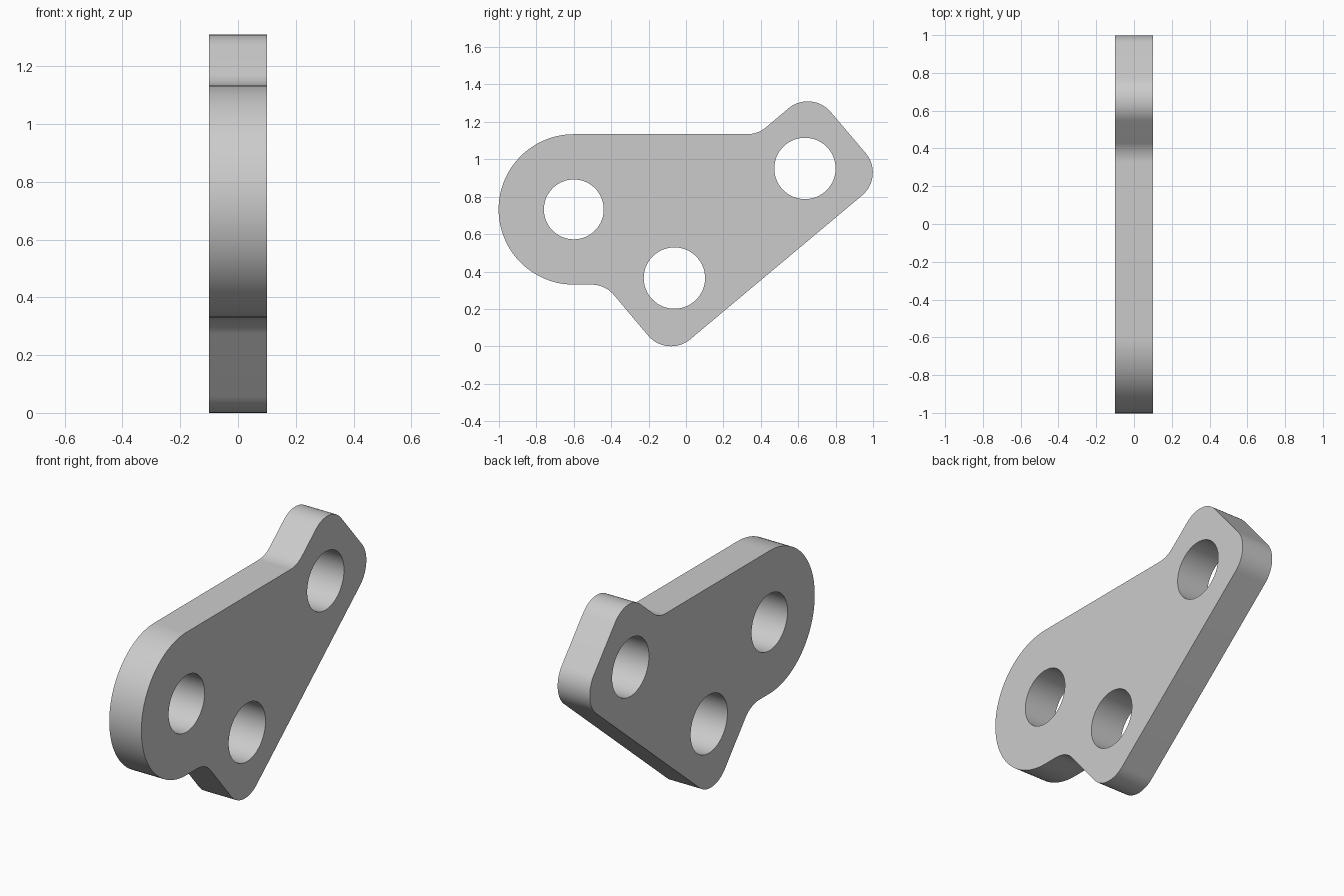
import bpy
import bmesh
from math import cos, sin, tan, pi, radians
from mathutils import Vector

cube = bpy.data.objects.get("Cube")
if cube:
    bpy.data.objects.remove(cube, do_unlink=True)

HALF = 0.1                    # half thickness of the plate
FILLET = 0.16                 # corner radius
LOBE, LOBE_R = Vector((-0.6, 0.732)), 0.402
HOLES = [(-0.6, 0.732, 0.16), (-0.062, 0.365, 0.164), (0.636, 0.951, 0.164)]
# sharp corners of the outline, as (y, z), rounded below
CORNERS = [(-0.432, 0.33), (-0.1, -0.065), (1.065, 0.91),
           (0.67, 1.375), (0.384, 1.134)]


def arc(center, radius, start, end, steps):
    return [center + radius * Vector((cos(a), sin(a))) for a in
            (start + (end - start) * i / steps for i in range(steps + 1))]


def rounded(before, corner, after, radius, steps=14):
    """Points of the tangent arc that replaces one sharp corner."""
    u, v = (before - corner).normalized(), (after - corner).normalized()
    half = u.angle(v) / 2
    center = corner + (u + v).normalized() * radius / sin(half)
    a = corner + u * radius / tan(half) - center
    b = corner + v * radius / tan(half) - center
    turn = a.angle(b)
    return [center + (a * sin(turn * (1 - t)) + b * sin(turn * t)) / sin(turn)
            for t in (i / steps for i in range(steps + 1))]


# outline: round lobe at the front, then the filleted corners
outline = arc(LOBE, LOBE_R, pi / 2, 3 * pi / 2, 56)
path = [outline[-1]] + [Vector(c) for c in CORNERS] + [outline[0]]
for before, corner, after in zip(path, path[1:], path[2:]):
    outline += rounded(before, corner, after, FILLET)

loops = [outline]
for y, z, r in HOLES:
    loops.append(arc(Vector((y, z)), r, 0, 2 * pi, 64)[:-1])

# fill the profile around the holes and extrude it across x
bm = bmesh.new()
edges = []
for loop in loops:
    verts = [bm.verts.new((-HALF, p.x, p.y)) for p in loop]
    edges += [bm.edges.new((a, b)) for a, b in zip(verts, verts[1:] + verts[:1])]
bmesh.ops.triangle_fill(bm, use_beauty=True, edges=edges, normal=(1, 0, 0))
result = bmesh.ops.extrude_face_region(bm, geom=bm.faces[:], use_keep_orig=True)
moved = [g for g in result["geom"] if isinstance(g, bmesh.types.BMVert)]
bmesh.ops.translate(bm, verts=moved, vec=(2 * HALF, 0, 0))
bmesh.ops.recalc_face_normals(bm, faces=bm.faces[:])

mesh = bpy.data.meshes.new("link_plate")
bm.to_mesh(mesh)
bm.free()
plate = bpy.data.objects.new("link_plate", mesh)
bpy.context.collection.objects.link(plate)

# plain grey metal
grey = bpy.data.materials.new("light_grey")
grey.use_nodes = True
colour = (0.6, 0.6, 0.6, 1)
grey.diffuse_color = colour
grey.node_tree.nodes["Principled BSDF"].inputs["Base Color"].default_value = colour
mesh.materials.append(grey)

bpy.ops.object.select_all(action='DESELECT')
plate.select_set(True)
bpy.context.view_layer.objects.active = plate
bpy.ops.object.shade_smooth_by_angle(angle=radians(30))
